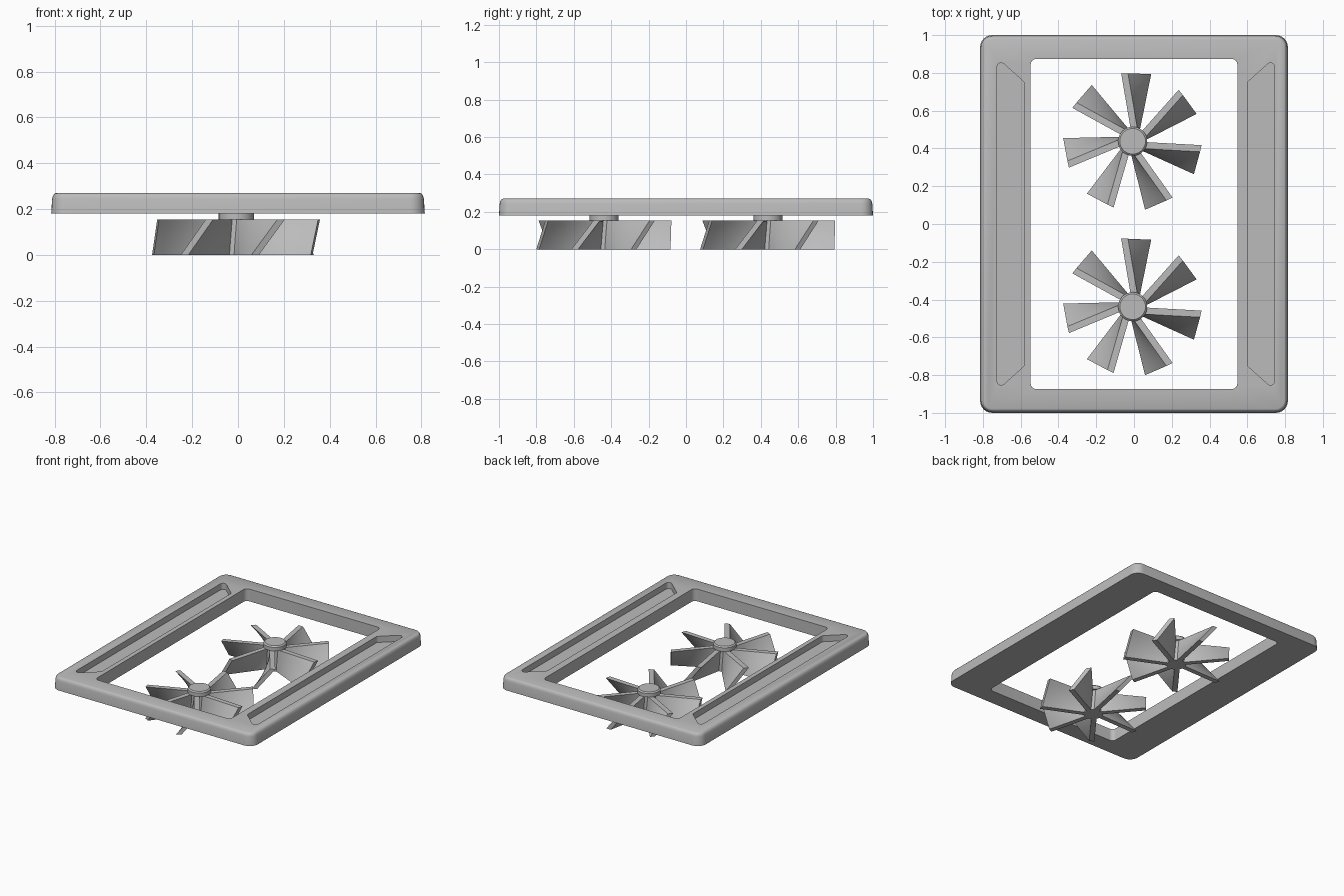
import bpy, bmesh, math
from mathutils import Vector, Matrix

old = bpy.data.objects.get("Cube")
if old:
    bpy.data.objects.remove(old, do_unlink=True)

grey = bpy.data.materials.new("plain_grey")
grey.use_nodes = True
grey.diffuse_color = (0.5, 0.5, 0.5, 1)
grey.node_tree.nodes["Principled BSDF"].inputs["Base Color"].default_value = (0.5, 0.5, 0.5, 1)


def finish(name, bm):
    bmesh.ops.recalc_face_normals(bm, faces=bm.faces[:])
    mesh = bpy.data.meshes.new(name)
    bm.to_mesh(mesh)
    bm.free()
    mesh.materials.append(grey)
    ob = bpy.data.objects.new(name, mesh)
    bpy.context.collection.objects.link(ob)
    return ob


def select(ob):
    bpy.ops.object.select_all(action='DESELECT')
    ob.select_set(True)
    bpy.context.view_layer.objects.active = ob


def smooth(ob):
    select(ob)
    bpy.ops.object.shade_smooth_by_angle(angle=math.radians(30))


def rounded(corners, radius, steps=6):
    """Outline of a polygon with its corners rounded off."""
    out = []
    for i, c in enumerate(corners):
        c = Vector(c)
        a = (Vector(corners[i - 1]) - c).normalized()
        b = (Vector(corners[(i + 1) % len(corners)]) - c).normalized()
        half = a.angle(b) / 2
        centre = c + (a + b).normalized() * radius / math.sin(half)
        reach = radius / math.tan(half)
        start, end = c + a * reach - centre, c + b * reach - centre
        turn = start.angle_signed(end)
        for k in range(steps + 1):
            out.append(centre + Matrix.Rotation(-turn * k / steps, 2) @ start)
    return out


def rect(hx, hy):
    return [(-hx, -hy), (hx, -hy), (hx, hy), (-hx, hy)]


def loft(name, rings):
    """Solid through stacked outlines, given as (outline, height)."""
    bm = bmesh.new()
    loops = [[bm.verts.new((p.x, p.y, z)) for p in pts] for pts, z in rings]
    n = len(loops[0])
    for low, high in zip(loops, loops[1:]):
        for i in range(n):
            j = (i + 1) % n
            bm.faces.new((low[i], low[j], high[j], high[i]))
    bm.faces.new(loops[0][::-1])
    bm.faces.new(loops[-1])
    return finish(name, bm)


def cut(target, cutter):
    mod = target.modifiers.new("cut", 'BOOLEAN')
    mod.operation, mod.solver, mod.object = 'DIFFERENCE', 'EXACT', cutter
    select(target)
    bpy.ops.object.modifier_apply(modifier=mod.name)
    bpy.data.objects.remove(cutter, do_unlink=True)


# Frame with slightly drafted sides and a rounded upper edge
BASE, TOP = 0.18, 0.27
sections = [(0, BASE), (0.004, 0.245), (0.008, 0.259), (0.014, 0.267), (0.021, TOP)]
frame = loft("frame", [(rounded(rect(0.815 - d, 1 - d), 0.065 - d), z) for d, z in sections])

# Central opening
window = rounded(rect(0.547, 0.874), 0.03)
cut(frame, loft("opening_cutter", [(window, 0.1), (window, 0.4)]))

# Shallow tapered trays along both long sides
for side in (-1, 1):
    tray = [(0.735, -0.88), (0.735, 0.88), (0.59, 0.75), (0.59, -0.75)]
    shape = rounded([(side * x + 0.01, y) for x, y in tray][::side], 0.022)
    cut(frame, loft("tray_cutter", [(shape, TOP - 0.045), (shape, 0.4)]))
smooth(frame)

# Fans: hub, bevelled cap and seven twisted blades
BLADES, HEIGHT, THICK = 7, 0.155, 0.036
ROOT_TOP, TIP_TOP = Vector((0.01, 0.05)), Vector((-0.043, 0.36))
ROOT_LOW, TIP_LOW = Vector((0.018, 0.05)), Vector((0.08, 0.355))


def revolve(name, profile, at, sides=32):
    def ring(r):
        return [Vector((at[0] + r * math.cos(t), at[1] + r * math.sin(t)))
                for t in (math.tau * k / sides for k in range(sides))]
    smooth(loft(name, [(ring(r), z) for r, z in profile]))


def blade(name, at, angle):
    n = 8
    bm = bmesh.new()
    spin = Matrix.Rotation(angle, 2)

    def point(u, v, side):
        low, high = ROOT_LOW.lerp(TIP_LOW, u), ROOT_TOP.lerp(TIP_TOP, u)
        p = spin @ (low.lerp(high, v) + Vector((side * THICK / 2, 0)))
        return bm.verts.new((at[0] + p.x, at[1] + p.y, v * HEIGHT))

    # Two twisted skins joined around the rim
    for side in (-1, 1):
        grid = [[point(i / n, j / n, side) for j in range(n + 1)] for i in range(n + 1)]
        for i in range(n):
            for j in range(n):
                quad = (grid[i][j], grid[i + 1][j], grid[i + 1][j + 1], grid[i][j + 1])
                bm.faces.new(quad[::side])
    bmesh.ops.bridge_loops(bm, edges=[e for e in bm.edges if e.is_boundary])
    smooth(finish(name, bm))


for label, y in (("front", -0.438), ("back", 0.438)):
    at = (-0.007, y)
    revolve(label + "_fan_hub", [(0.064, 0), (0.064, HEIGHT + 0.005)], at)
    revolve(label + "_fan_cap", [(0.077, HEIGHT), (0.077, 0.182), (0.068, 0.19)], at)
    for k in range(BLADES):
        blade(f"{label}_fan_blade_{k + 1}", at, math.tau * k / BLADES)
